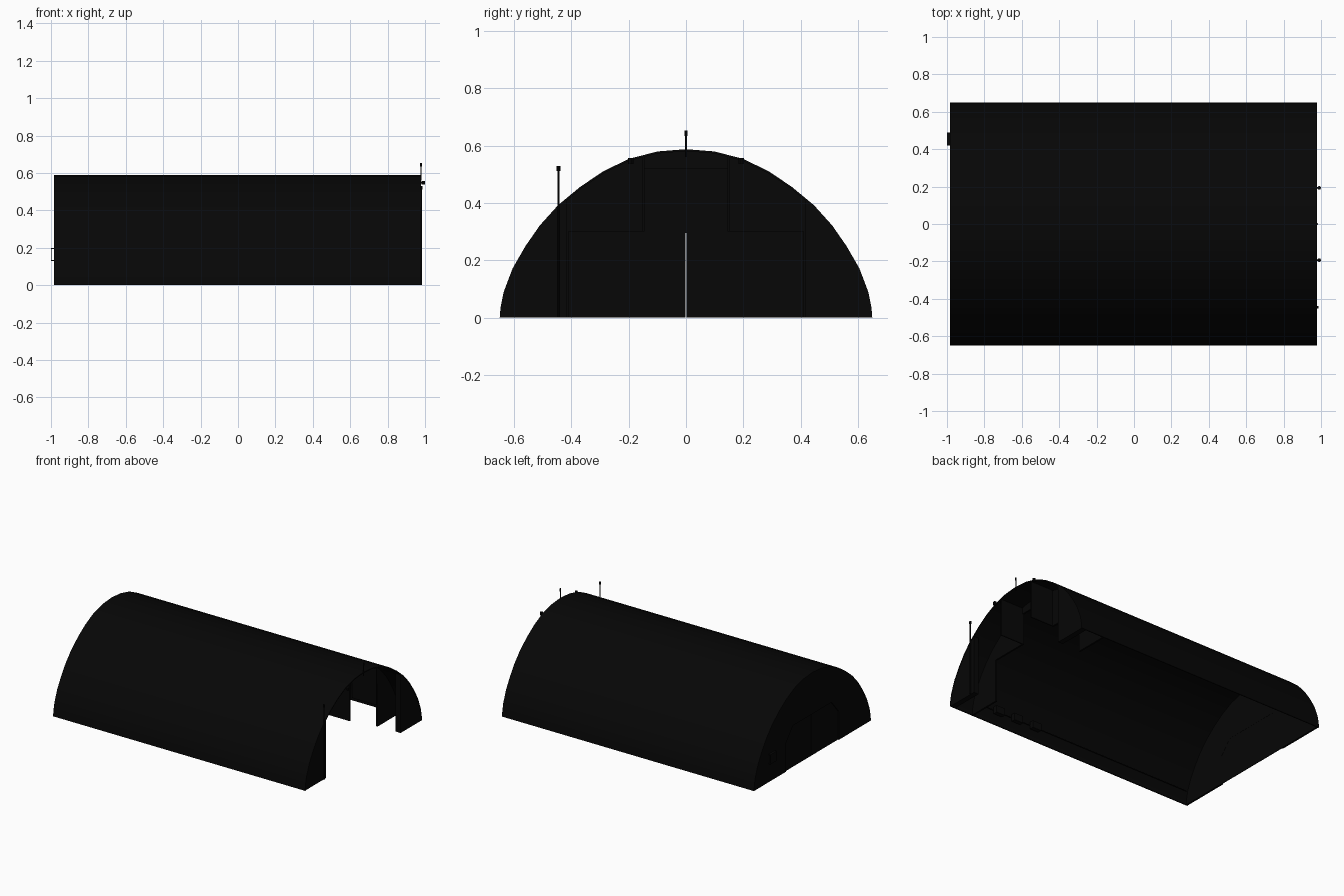
import bpy, bmesh, math
from mathutils import Vector

if "Cube" in bpy.data.objects:
    bpy.data.objects.remove(bpy.data.objects["Cube"])

def material(name, v):
    m = bpy.data.materials.new(name)
    m.diffuse_color = (v, v, v, 1)
    m.use_nodes = True
    m.node_tree.nodes["Principled BSDF"].inputs["Base Color"].default_value = m.diffuse_color
    return m

BLACK = material("near black metal", 0.002)

def finish(name, bm, smooth=False):
    bmesh.ops.recalc_face_normals(bm, faces=bm.faces[:])
    me = bpy.data.meshes.new(name)
    bm.to_mesh(me)
    bm.free()
    me.materials.append(BLACK)
    ob = bpy.data.objects.new(name, me)
    bpy.context.collection.objects.link(ob)
    if smooth:
        bpy.ops.object.select_all(action='DESELECT')
        bpy.context.view_layer.objects.active = ob
        ob.select_set(True)
        bpy.ops.object.shade_smooth_by_angle(angle=math.radians(30))
    return ob

def prism(name, pts, x0, x1, smooth=False):
    """Extrude a (y, z) outline along x."""
    bm = bmesh.new()
    a = [bm.verts.new((x0, y, z)) for y, z in pts]
    b = [bm.verts.new((x1, y, z)) for y, z in pts]
    n = len(pts)
    bm.faces.new(a)
    bm.faces.new(b[::-1])
    for i in range(n):
        j = (i + 1) % n
        bm.faces.new((a[i], a[j], b[j], b[i]))
    return finish(name, bm, smooth)

def box(name, x0, x1, y0, y1, z0, z1):
    return prism(name, [(y0, z0), (y1, z0), (y1, z1), (y0, z1)], x0, x1)

def rod(name, p, q, r):
    p, q = Vector(p), Vector(q)
    bm = bmesh.new()
    bmesh.ops.create_cone(bm, cap_ends=True, segments=10, radius1=r, radius2=r, depth=(q - p).length)
    rot = (q - p).to_track_quat('Z', 'Y').to_matrix()
    for v in bm.verts:
        v.co = rot @ v.co + (p + q) / 2
    return finish(name, bm, True)

# Half arch, from the ground up to the crown
HALF = [(.65, 0), (.647, .035), (.636, .09), (.605, .172), (.56, .25), (.51, .322),
        (.447, .392), (.37, .456), (.29, .510), (.2, .554), (.1, .580), (0, .588)]

def arch_z(y, s=1.0):
    for (ya, za), (yb, zb) in zip(HALF, HALF[1:]):
        if yb <= y / s <= ya:
            t = (ya - y / s) / (ya - yb)
            return (za + (zb - za) * t) * s
    return 0

def full(s):
    h = [(y * s, z * s) for y, z in HALF]
    return h + [(-y, z) for y, z in h[-2::-1]]

def mirrored(pts, side):
    return [(y * side, z) for y, z in pts]

X0, X1, XI = -.985, .978, .80
S = .993  # walls end inside the shell thickness

# Thin arched shell, open underneath
prism("arched_shell", full(1) + full(.988)[::-1], X0, X1, True)

# Vent hood on the rear wall: thin folded plate
box("vent_top", -1, X0, .42, .49, .194, .198)
box("vent_bottom", -1, X0, .42, .49, .130, .134)
box("vent_face", -1, -.997, .42, .49, .130, .198)

inner = [(y * S, z * S) for y, z in HALF]
door = [(.295, 0), (.295, .20), (.215, .295), (0, .295)]
for side, n in ((-1, "left"), (1, "right")):
    # Rear wall with a recessed two-leaf chamfered door
    prism("rear_wall_" + n, mirrored(inner + door[::-1], side), X0 + .001, X0 + .014)
    prism("rear_door_" + n, mirrored([(.002, 0)] + door[:3] + [(.002, .295)], side), X0 + .008, X0 + .013)
    # Front side walls
    front = [(.415, 0)] + [p for p in inner if p[0] > .415] + [(.415, arch_z(.415, S))]
    prism("front_wall_" + n, mirrored(front, side), X1 - .04, X1 - .002)
    # Inner wall with a stepped opening
    wall = [(.41, 0)] + inner + [(0, .52), (.145, .52), (.145, .3), (.41, .3)]
    prism("inner_wall_" + n, mirrored(wall, side), XI - .012, XI)
    # Tail slot side panels
    y0, y1 = sorted((.145 * side, .152 * side))
    box("slot_panel_" + n, XI - .01, X1 - .002, y0, y1, .3, arch_z(.152, S))
    # Warning lamps over the opening
    y = .193 * side
    rod("lamp_arm_" + n, (.97, y, .548), (.99, y, .548), .004)
    rod("lamp_" + n, (.99, y, .537), (.99, y, .558), .010)

# Antenna masts at the front
rod("tall_mast", (.981, -.445, 0), (.981, -.445, .52), .004)
rod("tall_mast_tip", (.981, -.445, .512), (.981, -.445, .53), .007)
rod("crown_mast", (.978, 0, .56), (.978, 0, .65), .003)
rod("crown_mast_tip", (.978, 0, .634), (.978, 0, .654), .005)

# Conduit and cabinets along the inside wall
rod("wall_conduit", (-.95, -.615, .08), (.75, -.615, .08), .003)
for i in range(3):
    x = .28 + i * .15
    box("wall_cabinet_%d" % i, x, x + .07, -.61, -.58, .05, .10)
